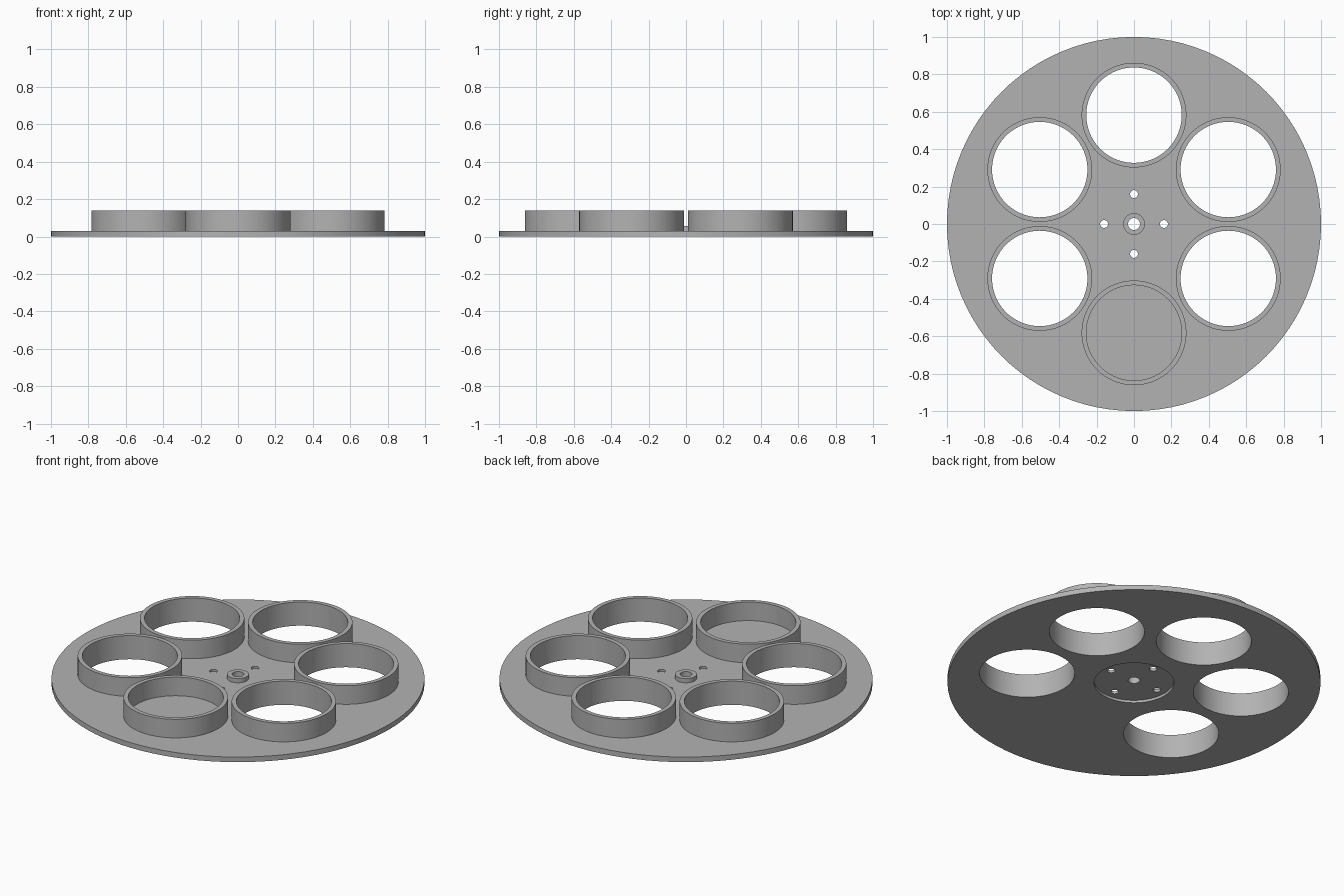
import bpy
import bmesh
from math import radians, cos, sin, pi
from mathutils import Matrix

if "Cube" in bpy.data.objects:
    bpy.data.objects.remove(bpy.data.objects["Cube"], do_unlink=True)

SEG = 96
PLATE_TOP = 0.03
RING_TOP = 0.14
RING_ORBIT = 0.582
RING_OUTER, RING_INNER = 0.28, 0.255
HUB_OUTER, HUB_INNER = 0.058, 0.032
BOLT_ORBIT, BOLT_RADIUS = 0.16, 0.021

grey = bpy.data.materials.new("plain grey")
grey.use_nodes = True
colour = (0.45, 0.45, 0.45, 1)
grey.diffuse_color = colour
grey.node_tree.nodes["Principled BSDF"].inputs["Base Color"].default_value = colour


def finish(name, bm):
    """Turn a bmesh into a named grey object."""
    bmesh.ops.recalc_face_normals(bm, faces=bm.faces)
    mesh = bpy.data.meshes.new(name)
    bm.to_mesh(mesh)
    bm.free()
    mesh.materials.append(grey)
    obj = bpy.data.objects.new(name, mesh)
    bpy.context.collection.objects.link(obj)
    return obj


def smooth(obj):
    bpy.ops.object.select_all(action="DESELECT")
    obj.select_set(True)
    bpy.context.view_layer.objects.active = obj
    bpy.ops.object.shade_smooth_by_angle(angle=radians(30))


def cylinders(name, radius, z0, z1, centres):
    """One object holding an upright solid cylinder at each centre."""
    bm = bmesh.new()
    for x, y in centres:
        bmesh.ops.create_cone(
            bm, cap_ends=True, segments=SEG, radius1=radius, radius2=radius,
            depth=z1 - z0, matrix=Matrix.Translation((x, y, (z0 + z1) / 2)))
    return finish(name, bm)


def tube(name, outer, inner, z0, z1, centre=(0, 0)):
    """Upright tube spun from a rectangular section."""
    bm = bmesh.new()
    section = [(inner, z0), (outer, z0), (outer, z1), (inner, z1)]
    verts = [bm.verts.new((r, 0, z)) for r, z in section]
    edges = [bm.edges.new((verts[i], verts[(i + 1) % 4])) for i in range(4)]
    bmesh.ops.spin(bm, geom=verts + edges, cent=(0, 0, 0), axis=(0, 0, 1),
                   angle=2 * pi, steps=SEG)
    bmesh.ops.remove_doubles(bm, verts=bm.verts, dist=0.0001)
    bmesh.ops.translate(bm, verts=bm.verts, vec=(*centre, 0))
    obj = finish(name, bm)
    smooth(obj)
    return obj


def cut(target, cutter):
    """Subtract the cutter, then discard it."""
    cutter.hide_render = True
    mod = target.modifiers.new("cut", "BOOLEAN")
    mod.operation = "DIFFERENCE"
    mod.solver = "EXACT"
    mod.object = cutter
    bpy.context.view_layer.objects.active = target
    bpy.ops.object.modifier_apply(modifier=mod.name)
    bpy.data.objects.remove(cutter, do_unlink=True)


def around(count, orbit):
    """Evenly spaced centres, starting at the front."""
    return [(orbit * cos(a), orbit * sin(a))
            for a in (2 * pi * i / count - pi / 2 for i in range(count))]


# Base plate: open under every ring but the front one
pockets = around(6, RING_ORBIT)
plate = cylinders("base_plate", 1, 0, PLATE_TOP, [(0, 0)])
cut(plate, cylinders("pocket_cutter", RING_INNER, -0.1, 0.1, pockets[1:]))

# Shallow round recess underneath, centre bore and bolt holes
cut(plate, cylinders("recess_cutter", 0.214, -0.1, 0.015, [(0, 0)]))
cut(plate, cylinders("bore_cutter", HUB_INNER, -0.1, 0.1, [(0, 0)]))
cut(plate, cylinders("bolt_cutter", BOLT_RADIUS, -0.1, 0.1, around(4, BOLT_ORBIT)))
smooth(plate)

# Six raised holder rings
for i, centre in enumerate(pockets):
    tube(f"holder_ring_{i + 1}", RING_OUTER, RING_INNER, PLATE_TOP, RING_TOP, centre)

# Centre hub collar
tube("hub_collar", HUB_OUTER, HUB_INNER, PLATE_TOP, 0.055)
